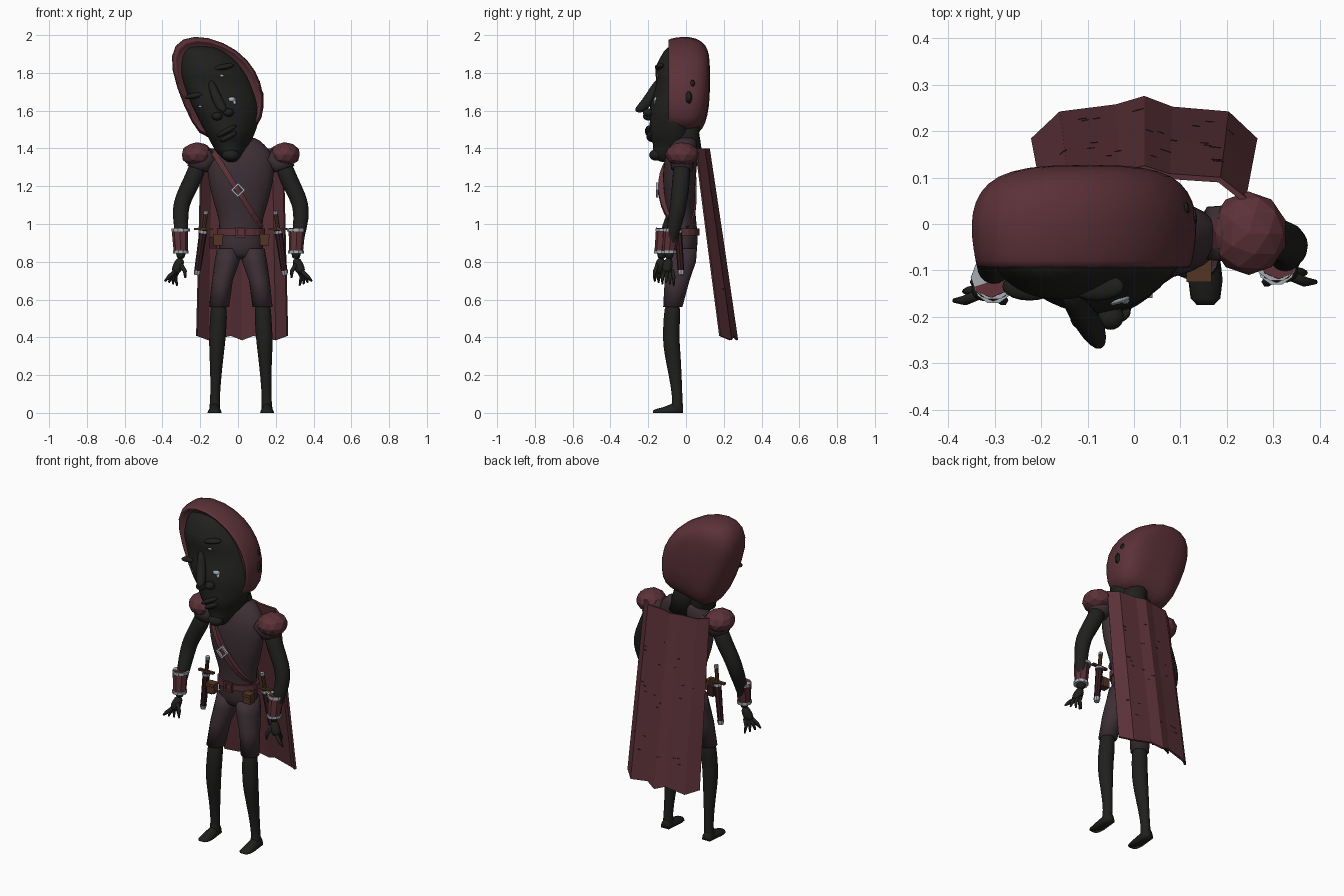
import bpy, bmesh, math, random
from mathutils import Vector, Matrix

random.seed(4)
if "Cube" in bpy.data.objects:
    bpy.data.objects.remove(bpy.data.objects["Cube"])
CX = 0.015  # middle of the body


def material(name, rgb):
    m = bpy.data.materials.new(name)
    m.use_nodes = True
    m.diffuse_color = (*rgb, 1)
    m.node_tree.nodes["Principled BSDF"].inputs["Base Color"].default_value = (*rgb, 1)
    return m


SKIN = material("black skin", (0.014, 0.014, 0.013))
MAROON = material("maroon cloth", (0.105, 0.031, 0.040))
PURPLE = material("dusky purple cloth", (0.047, 0.029, 0.036))
DARK = material("dark wine", (0.035, 0.012, 0.016))
SILVER = material("silver", (0.38, 0.42, 0.45))
LEATHER = material("brown leather", (0.085, 0.035, 0.018))


def finish(name, bm, mat, smooth=True, subdiv=0):
    bmesh.ops.recalc_face_normals(bm, faces=bm.faces)
    me = bpy.data.meshes.new(name)
    bm.to_mesh(me)
    bm.free()
    ob = bpy.data.objects.new(name, me)
    bpy.context.collection.objects.link(ob)
    me.materials.append(mat)
    me.polygons.foreach_set("use_smooth", [smooth] * len(me.polygons))
    if subdiv:
        mod = ob.modifiers.new("smooth", "SUBSURF")
        mod.levels = mod.render_levels = subdiv
    return ob


def loft(name, rings, mat, smooth=True, subdiv=0, caps=True):
    bm = bmesh.new()
    vs = [[bm.verts.new(p) for p in r] for r in rings]
    n = len(vs[0])
    for a, b in zip(vs, vs[1:]):
        for i in range(n):
            bm.faces.new((a[i], a[(i + 1) % n], b[(i + 1) % n], b[i]))
    if caps:
        bm.faces.new(vs[0])
        bm.faces.new(vs[-1])
    return finish(name, bm, mat, smooth, subdiv)


def oval(x, z, hw, yf, yb, n=14):
    # horizontal oval from front yf to back yb
    angles = [2 * math.pi * i / n for i in range(n)]
    return [(x + hw * math.cos(a), (yf + yb) / 2 + (yb - yf) / 2 * math.sin(a), z) for a in angles]


def tube(name, path, mat, n=10, smooth=True, subdiv=0):
    # path of (x, y, z, radius)
    pts = [Vector(p[:3]) for p in path]
    up = Vector((0, 0, 1 if pts[-1].z >= pts[0].z else -1))
    rings = []
    for i, p in enumerate(pts):
        d = pts[min(i + 1, len(pts) - 1)] - pts[max(i - 1, 0)]
        q = up.rotation_difference(d.normalized())
        rings.append([p + q @ Vector((math.cos(a), math.sin(a), 0)) * path[i][3]
                      for a in [2 * math.pi * k / n for k in range(n)]])
    return loft(name, rings, mat, smooth, subdiv)


def ball(name, loc, size, mat, smooth=True, rot=None, detail=3):
    bm = bmesh.new()
    bmesh.ops.create_icosphere(bm, subdivisions=detail, radius=1)
    m = Matrix.Translation(loc) @ (rot or Matrix()) @ Matrix.Diagonal((*size, 1))
    bmesh.ops.transform(bm, matrix=m, verts=bm.verts)
    return finish(name, bm, mat, smooth)


def box(name, loc, size, mat, rot=None):
    bm = bmesh.new()
    bmesh.ops.create_cube(bm, size=1)
    m = Matrix.Translation(loc) @ (rot or Matrix()) @ Matrix.Diagonal((*size, 1))
    bmesh.ops.transform(bm, matrix=m, verts=bm.verts)
    return finish(name, bm, mat, False)


def frame(name, loc, outer, inner, mat, rot=None):
    # flat square buckle with an open middle
    rings = []
    for r, y in ((outer, 0), (outer, -0.014), (inner, -0.014), (inner, 0)):
        m = Matrix.Translation(loc) @ (rot or Matrix())
        rings.append([m @ Vector((r * a, y, r * b)) for a, b in ((1, 1), (-1, 1), (-1, -1), (1, -1))])
    loft(name, rings, mat, False, caps=False)


def decal(name, target, origin, direction, size, mat):
    # thin patch lying on the surface
    hit, loc, nor, _ = target.ray_cast(Vector(origin), Vector(direction))
    if hit:
        ball(name, loc, size, mat, rot=nor.to_track_quat("Z", "Y").to_matrix().to_4x4(), detail=1)


# torso and neck: height, half width, front, back
TORSO = [(0.81, .10, -.08, .04), (0.87, .125, -.1, .065), (0.95, .12, -.1, .065), (1.02, .115, -.1, .055),
         (1.1, .145, -.11, .05), (1.2, .172, -.125, .05), (1.3, .185, -.125, .06), (1.37, .175, -.11, .065),
         (1.42, .13, -.085, .065), (1.465, .08, -.05, .06)]
torso = loft("tunic", [oval(CX, *r) for r in TORSO], PURPLE, subdiv=1)
tube("neck", [(CX, 0, 1.38, .085), (0, 0, 1.48, .07), (-.04, 0, 1.6, .075)], SKIN, 12)

# face: height, left edge, right edge, ridge x, front
FACE = [(1.95, -.27, -.12, -.2, -.1), (1.88, -.3, -.02, -.17, -.14), (1.81, -.305, .04, -.16, -.175),
        (1.75, -.29, .07, -.15, -.15), (1.66, -.26, .105, -.11, -.185), (1.6, -.23, .115, -.09, -.2),
        (1.54, -.2, .115, -.07, -.19), (1.47, -.165, .09, -.06, -.21), (1.42, -.14, .06, -.05, -.165),
        (1.37, -.11, .03, -.04, -.19), (1.32, -.06, 0, -.03, -.15)]
rings = []
for z, xl, xr, xm, yf in FACE:
    ring = []
    for i in range(18):
        c, s = math.cos(i * math.pi / 9), math.sin(i * math.pi / 9)
        mid = (xl + xr) / 2
        if s < 0:
            ring.append((mid + (xr - xl) / 2 * c - (xm - mid) * s, -.06 + (yf + .06) * (-s) ** 1.2, z))
        else:
            ring.append((mid + (xr - xl) / 2 * c, -.06 + .1 * s, z))
    rings.append(ring)
face = loft("face", rings, SKIN, subdiv=1)
tube("nose", [(-.15, -.14, 1.77, .02), (-.115, -.19, 1.67, .03), (-.085, -.232, 1.61, .034), (-.07, -.27, 1.6, .01)],
     SKIN, 8, subdiv=1)
for side, x, z in (("left", -.02, 1.59), ("right", -.14, 1.57)):
    ball(side + "_nostril", (-.08 + (x + .08) * .5, -.2, z), (.028, .028, .022), SKIN)
ball("upper_lip", (-.06, -.19, 1.492), (.06, .028, .014), SKIN, rot=Matrix.Rotation(-.5, 4, "Y"))
ball("lower_lip", (-.05, -.18, 1.462), (.05, .03, .016), SKIN, rot=Matrix.Rotation(-.5, 4, "Y"))
ball("chin", (-.04, -.16, 1.365), (.045, .035, .03), SKIN)
for side, x, z in (("left", -.08, 1.83), ("right", -.225, 1.68)):
    ball(side + "_brow", (x, -.135, z), (.06, .03, .016), SKIN, rot=Matrix.Rotation(-.2, 4, "Y"))

# hood: one outline swept from the face opening to the back of the head
OUTLINE = [(-.17, 1.44), (-.24, 1.52), (-.33, 1.73), (-.365, 1.9), (-.3, 1.99), (-.16, 1.995), (0, 1.925),
           (.1, 1.81), (.14, 1.68), (.13, 1.55), (.08, 1.5), (-.04, 1.49)]
rings = []
for y, s, zc in ((-.05, .82, 1.72), (-.09, .91, 1.72), (-.1, .95, 1.72), (-.06, .99, 1.73), (0, 1.015, 1.74),
                 (.05, .98, 1.76), (.09, .87, 1.78), (.115, .68, 1.8), (.128, .35, 1.8)):
    rings.append([(-.1 + (x + .1) * s, y, zc + (z - zc) * s) for x, z in OUTLINE])
hood = loft("hood", rings, MAROON, subdiv=1)

# cape: folded panels leaning away from the back
bm = bmesh.new()
FOLDS = [(-.24, -.09), (-.18, -.033), (-.06, -.018), (0, 0), (.06, -.023), (.18, -.033), (.24, -.09)]
rows = []
for t in (0, .5, 1):
    row = []
    for i, (x, y) in enumerate(FOLDS):
        z = 1.4 - 1.0 * t + (t == 1) * (-.015 if i % 2 else .008)
        row.append(bm.verts.new((.022 + x * (.9 + .1 * t), .12 + .15 * t + y * (.75 + .25 * t), z)))
    rows.append(row)
for a, b in zip(rows, rows[1:]):
    for i in range(len(FOLDS) - 1):
        bm.faces.new((a[i], a[i + 1], b[i + 1], b[i]))
cape = finish("cape", bm, MAROON, False)
mod = cape.modifiers.new("thickness", "SOLIDIFY")
mod.thickness = .012
mod.offset = 0
bpy.context.view_layer.update()

# small tears, eyes and scars
for i in range(22):
    decal("cape_tear", cape, (random.uniform(-.17, .21), 1, random.uniform(.5, 1.3)), (0, -1, 0),
          (random.uniform(.008, .016), .0025, .002), DARK)
decal("hood_hole_large", hood, (1, .015, 1.67), (-1, 0, 0), (.02, .038, .004), SKIN)
decal("hood_hole_small", hood, (1, .035, 1.745), (-1, 0, 0), (.014, .02, .004), SKIN)
for name, x, z, w, h in (("left_eye", -.085, 1.785, .014, .008), ("right_eye", -.2, 1.622, .013, .007),
                         ("cheek_scar", -.03, 1.66, .026, .016), ("cheek_scar_tip", -.018, 1.645, .01, .016)):
    decal(name, face, (x, -1, z), (0, 1, 0), (w, h, .004), SILVER)

# strap wrapped over chest and back
for part, d in (("front", 1), ("back", -1)):
    rings = []
    for i in range(11):
        t = i / 10
        x, z = -.13 + .255 * t, 1.38 - .4 * t
        hit, loc, nor, _ = torso.ray_cast(Vector((x, -d, z)), Vector((0, d, 0)))
        y = loc.y if hit else 0
        out = y - d * (.008 + (.022 * math.sin(math.pi * t) if d > 0 else 0))
        u, w = .011, .009
        rings.append([(x - u, y, z - w), (x + u, y, z + w), (x + u, out, z + w), (x - u, out, z - w)])
    loft("strap_" + part, rings, MAROON, False)
turn = Matrix.Rotation(math.pi / 4, 4, "Y")
frame("strap_buckle", (0, -.145, 1.18), .028, .018, SILVER, turn)

# belt with buckle and pouches
loft("belt", [oval(CX, z, .127, -.11, .074, 18) for z in (.94, .975)], MAROON, False)
frame("belt_buckle", (CX, -.108, .957), .028, .017, MAROON)
for side, x in (("right", -.105), ("left", .14)):
    box(side + "_pouch", (x, -.095, .912), (.048, .045, .05), LEATHER)
    box(side + "_pouch_flap", (x, -.1, .938), (.054, .05, .018), LEATHER)
box("small_pouch", (-.13, -.07, .9), (.04, .05, .06), DARK)

for side, s in (("left", 1), ("right", -1)):
    def at(x, y, z, *r):
        return (CX + s * x, y, z, *r)

    # legs and shoes
    loft(side + "_short", [oval(CX + s * x, *r) for x, *r in (
        (.066, .87, .06, -.095, .06), (.073, .8, .066, -.105, .055), (.098, .7, .055, -.115, .02),
        (.115, .56, .053, -.122, -.018))], PURPLE)
    loft(side + "_leg", [oval(CX + s * x, *r) for x, *r in (
        (.115, .6, .043, -.112, -.028), (.118, .5, .046, -.12, -.03), (.124, .4, .046, -.125, -.035),
        (.128, .32, .04, -.118, -.028), (.132, .2, .03, -.092, -.022), (.137, .07, .025, -.07, -.018),
        (.138, .03, .03, -.08, -.015), (.138, 0, .032, -.085, -.015))], SKIN, subdiv=1)
    loft(side + "_foot", [[at(.139 + w * math.cos(a), y, max(0, h * math.sin(a)))[:3]
                           for a in [math.pi * k / 8 for k in range(9)]]
                          for y, w, h in ((-.015, .026, .05), (-.06, .03, .055), (-.12, .037, .03),
                                          (-.16, .032, .02), (-.175, .018, .012))], SKIN)

    # shoulder, sleeve and arm
    wy = -.09 if s > 0 else -.13
    wx = .292 if s > 0 else .318
    ball(side + "_shoulder_pad", at(.232, -.02, 1.368), (.084, .09, .065), MAROON, False, detail=2)
    tube(side + "_sleeve", [at(.15, -.02, 1.36, .06), at(.215, -.02, 1.33, .065), at(.228, -.022, 1.29, .058)], PURPLE)
    tube(side + "_arm", [at(.22, -.02, 1.33, .05), at(.25, -.025, 1.24, .05), at(.305, -.035, 1.14, .047),
                         at(.322, -.045, 1.07, .046), at(.315, wy * .7, .99, .04), at(wx, wy, .86, .028),
                         at(wx, wy, .81, .024)], SKIN, subdiv=1)
    tube(side + "_bracer", [at(wx + .005, wy + .015, .975, .044), at(wx, wy, .85, .037)], MAROON, 8, False)
    for z, r, y in ((.968, .048, .014), (.852, .042, 0)):
        tube(side + "_bracer_ring", [at(wx, wy + y, z + .008, r), at(wx, wy + y, z - .008, r)], SILVER, 10, False)

    # hand with bent fingers
    tube(side + "_palm", [at(wx, wy, .82, .02), at(wx + .008, wy - .005, .79, .03), at(wx + .024, wy - .012, .755, .03),
                          at(wx + .033, wy - .015, .74, .018)], SKIN, 8, subdiv=1)
    for k in range(4):
        tx, tz, ty = .085 - .022 * k, .697 - .008 * k, wy - .035 + .02 * k
        tube(side + "_finger", [at(wx + .026 - .004 * k, wy - .02 + .012 * k, .755, .011),
                                at(wx + .02 + tx * .5, ty, .72, .011), at(wx + tx, ty, tz, .005)], SKIN, 6)
    tube(side + "_thumb", [at(wx, wy - .02, .785, .012), at(wx - .022, wy - .035, .75, .011),
                           at(wx - .024, wy - .04, .715, .005)], SKIN, 6)

    # sheathed dagger
    def along(t, r):
        return at(.183 + .05 * t, -.05 + .025 * t, 1.07 - .34 * t, r)

    for part, t0, t1, r0, r1, mat in (("pommel", 0, .05, .013, .013, SILVER), ("grip", .05, .27, .011, .011, LEATHER),
                                      ("sheath", .3, .95, .021, .017, DARK), ("throat", .31, .35, .024, .024, SILVER),
                                      ("tip", .93, 1, .02, .015, SILVER)):
        tube(side + "_dagger_" + part, [along(t0, r0), along(t1, r1)], mat, 8, False)
    box(side + "_dagger_guard", along(.285, 0)[:3], (.1, .018, .012), LEATHER)
